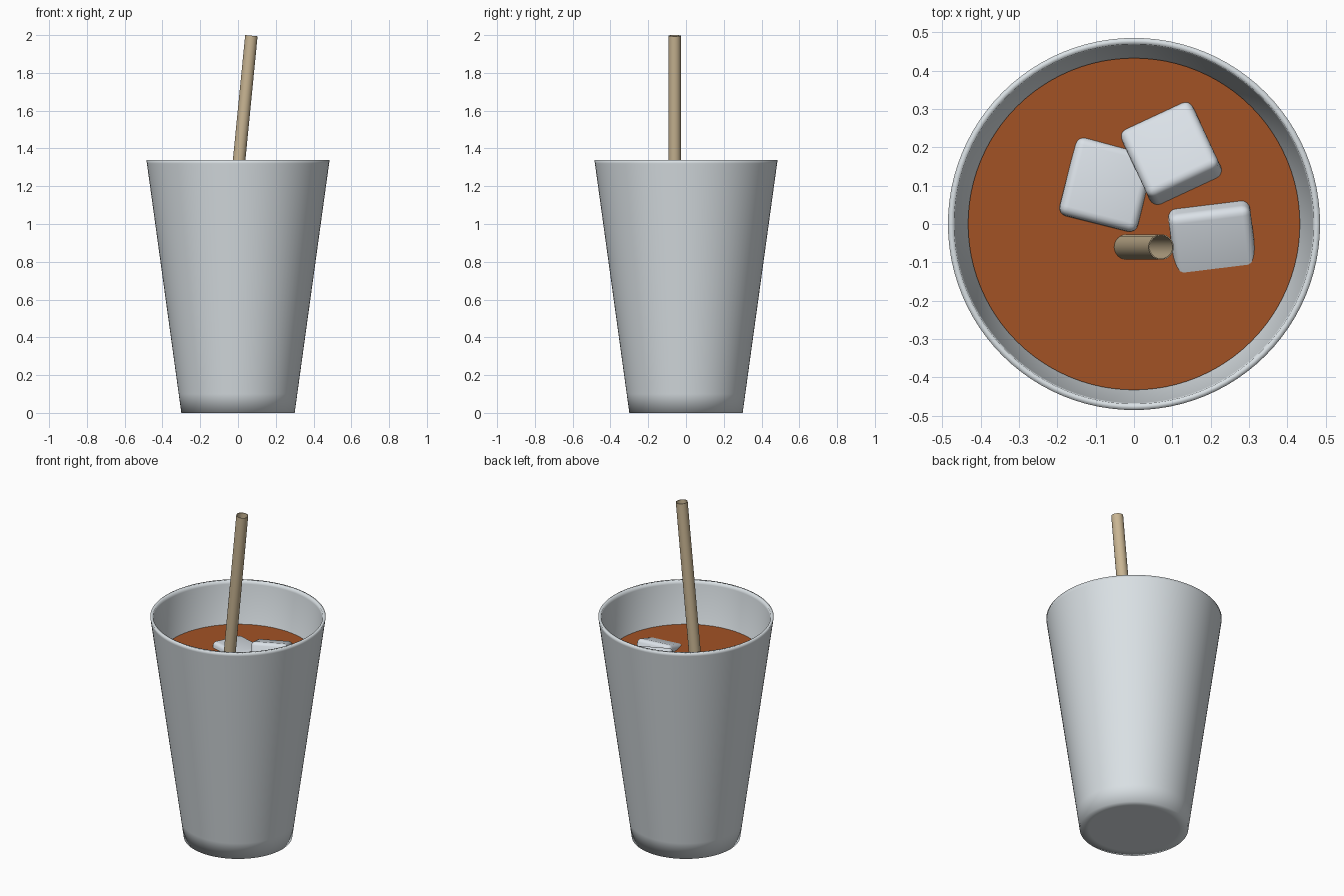
import bpy, bmesh, math
from mathutils import Matrix, Vector

if "Cube" in bpy.data.objects:
    bpy.data.objects.remove(bpy.data.objects["Cube"], do_unlink=True)


def material(name, rgb):
    mat = bpy.data.materials.new(name)
    mat.use_nodes = True
    mat.diffuse_color = (*rgb, 1)
    mat.node_tree.nodes["Principled BSDF"].inputs["Base Color"].default_value = (*rgb, 1)
    return mat


cup_white = material("cup_white", (0.70, 0.75, 0.78))
drink_amber = material("drink_amber", (0.36, 0.085, 0.018))
straw_tan = material("straw_tan", (0.58, 0.46, 0.29))
ice_white = material("ice_white", (0.72, 0.77, 0.82))


def finish(name, bm, mat, angle):
    bmesh.ops.recalc_face_normals(bm, faces=bm.faces)
    mesh = bpy.data.meshes.new(name)
    bm.to_mesh(mesh)
    bm.free()
    mesh.materials.append(mat)
    obj = bpy.data.objects.new(name, mesh)
    bpy.context.collection.objects.link(obj)
    bpy.ops.object.select_all(action="DESELECT")
    obj.select_set(True)
    bpy.context.view_layer.objects.active = obj
    bpy.ops.object.shade_smooth_by_angle(angle=math.radians(angle))
    return obj


def lathe(name, profile, mat, sides, angle=40, closed=False):
    """Spin a radius/height profile about z."""
    bm = bmesh.new()
    points = profile + profile[:1] if closed else profile
    verts = [bm.verts.new((r, 0, z)) for r, z in points]
    edges = [bm.edges.new(pair) for pair in zip(verts, verts[1:])]
    bmesh.ops.spin(bm, geom=verts + edges, axis=(0, 0, 1), cent=(0, 0, 0),
                   angle=math.tau, steps=sides, use_duplicate=False)
    bmesh.ops.remove_doubles(bm, verts=bm.verts, dist=0.0005)
    return finish(name, bm, mat, angle)


# Cup: tapered wall with a soft base edge and thin open rim
height, base_r, rim_r, wall = 1.34, 0.30, 0.485, 0.016
drink_z = 1.09


def outer(z):
    return base_r + (rim_r - base_r) * z / height


lathe("cup", [(0, 0), (0.25, 0), (base_r, 0), (outer(0.1), 0.1),
              (outer(1.32), 1.32), (rim_r, height),
              (rim_r - wall, height), (outer(1.32) - wall, 1.32),
              (outer(0.04) - wall, 0.04), (0, 0.04)],
      cup_white, 96, angle=180)

# Drink filling the cup up to its surface
gap = wall + 0.002
lathe("drink", [(0, 0.05), (outer(0.05) - gap, 0.05),
                (outer(drink_z) - gap, drink_z), (0, drink_z)], drink_amber, 96)

# Straw: hollow tube leaning toward +x
lean = math.atan(0.0985)
foot_z, top_z, straw_r = 0.08, 1.997, 0.033
length = (top_z - foot_z) / math.cos(lean)
straw = lathe("straw", [(straw_r, 0), (straw_r, length),
                        (straw_r - 0.003, length), (straw_r - 0.003, 0)],
              straw_tan, 32, closed=True)
straw.matrix_world = (Matrix.Translation((-0.118, -0.06, foot_z))
                      @ Matrix.Rotation(lean, 4, "Y"))


# Ice cubes: rounded blocks floating at different tilts
def ice(name, top, size, yaw, pitch, roll):
    bm = bmesh.new()
    bmesh.ops.create_cube(bm, size=size)
    bmesh.ops.bevel(bm, geom=bm.edges[:], offset=0.022, segments=4,
                    profile=0.5, affect="EDGES")
    bm.transform(Matrix.Translation(Vector(top))
                 @ Matrix.Rotation(math.radians(yaw), 4, "Z")
                 @ Matrix.Rotation(math.radians(pitch), 4, "X")
                 @ Matrix.Rotation(math.radians(roll), 4, "Y")
                 @ Matrix.Translation((0, 0, -size / 2)))
    finish(name, bm, ice_white, 40)


ice("ice_cube_back", (0.09, 0.20, 1.135), 0.205, 25, -20, 0)
ice("ice_cube_left", (-0.07, 0.105, 1.112), 0.21, -14, -6, 2)
ice("ice_cube_right", (0.208, -0.07, 1.107), 0.215, 7, 20, 0)
